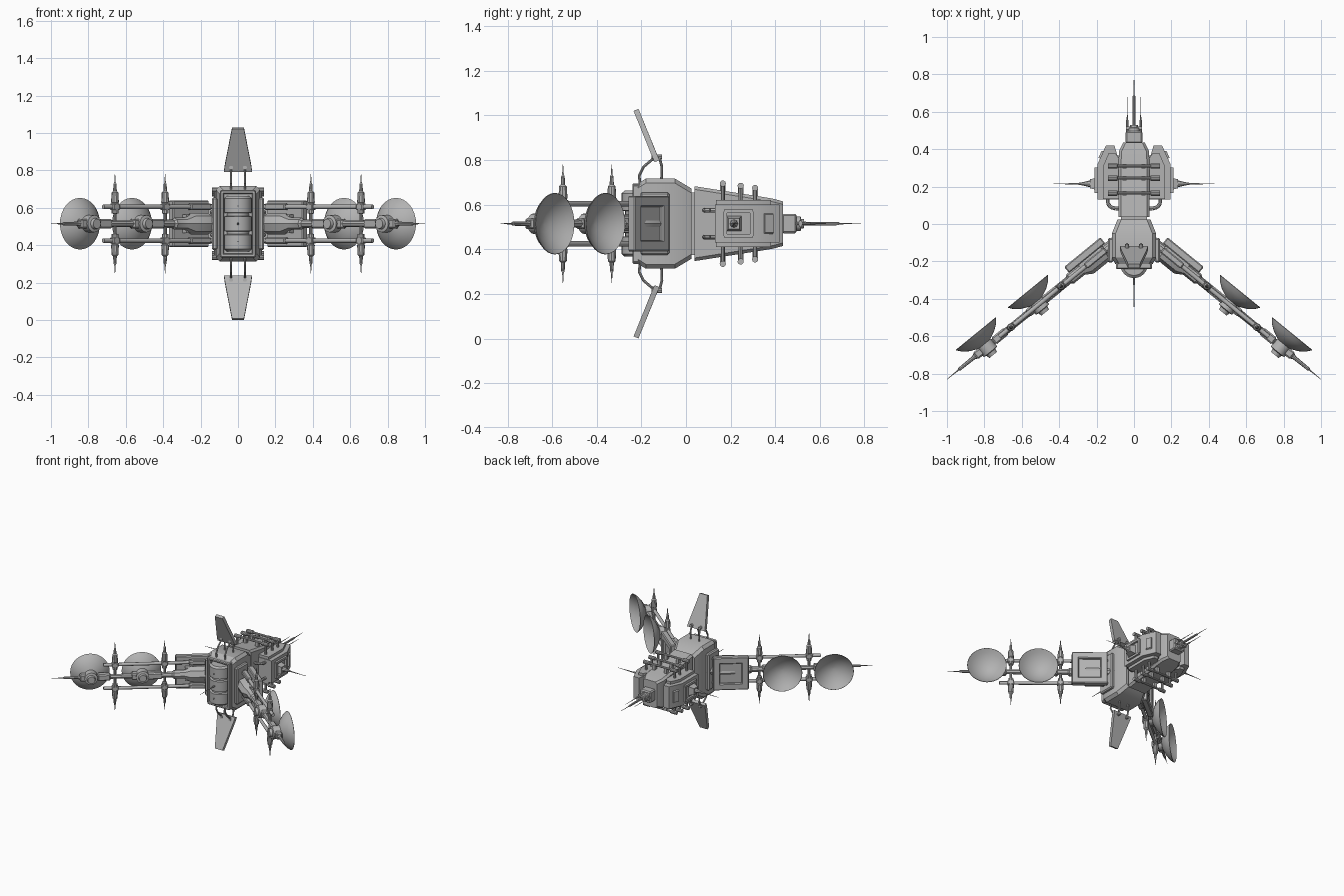
import bpy, bmesh, math
from mathutils import Matrix, Vector

ZC = 0.515                      # height of the symmetry plane
grey = bpy.data.materials.new("hull grey")
grey.diffuse_color = (0.45, 0.45, 0.45, 1)

A = math.radians(39.2)          # sweep of the long booms
ARM = Matrix.Translation((0.12, -0.113, 0)) @ Matrix.Rotation(-A, 4, 'Z')


def finish(name, bm, mirror="", mat=None):
    """Place, mirror about x / the mid height, and link one part."""
    if mat:
        bm.transform(mat)
    for axis in mirror:
        d = bmesh.ops.duplicate(bm, geom=bm.verts[:] + bm.edges[:] + bm.faces[:])["geom"]
        for v in (g for g in d if isinstance(g, bmesh.types.BMVert)):
            if axis == "x":
                v.co.x *= -1
            else:
                v.co.z *= -1
    bmesh.ops.recalc_face_normals(bm, faces=bm.faces[:])
    bm.transform(Matrix.Translation((0, 0, ZC)))
    me = bpy.data.meshes.new(name)
    bm.to_mesh(me)
    bm.free()
    me.materials.append(grey)
    ob = bpy.data.objects.new(name, me)
    bpy.context.collection.objects.link(ob)
    bpy.context.view_layer.objects.active = ob
    for o in bpy.context.selected_objects:
        o.select_set(False)
    ob.select_set(True)
    bpy.ops.object.shade_smooth_by_angle(angle=math.radians(32))
    return ob


def skin(bm, rings):
    """Closed solid through rings of equal point count."""
    vs = [[bm.verts.new(p) for p in r] for r in rings]
    n = len(vs[0])
    for a, b in zip(vs, vs[1:]):
        for i in range(n):
            bm.faces.new((a[i], a[(i + 1) % n], b[(i + 1) % n], b[i]))
    bm.faces.new(vs[0][::-1])
    bm.faces.new(vs[-1])


def box(bm, c, s, bev=0.0):
    t = bmesh.new()
    bmesh.ops.create_cube(t, size=1, matrix=Matrix.Translation(c) @ Matrix.Diagonal((*s, 1)))
    if bev:
        bmesh.ops.bevel(t, geom=t.edges[:], offset=bev, segments=1, affect='EDGES')
    me = bpy.data.meshes.new("tmp")
    t.to_mesh(me)
    t.free()
    bm.from_mesh(me)
    bpy.data.meshes.remove(me)


def rod(bm, p, q, prof, n=12):
    """Turned part from p to q; prof = (fraction, radius) pairs."""
    p, q = Vector(p), Vector(q)
    rot = (q - p).to_track_quat('Z', 'Y')
    skin(bm, [[p + (q - p) * t + rot @ Vector((r * math.cos(2 * math.pi * i / n),
              r * math.sin(2 * math.pi * i / n), 0)) for i in range(n)] for t, r in prof])


def pipe(bm, pts, r):
    for a, b in zip(pts, pts[1:]):
        rod(bm, a, b, [(0, r), (1.03, r)], 8)


def hull_loft(bm, stations, ch):
    """Chamfered rectangular sections (y, half width, half height)."""
    skin(bm, [[(x * sx, y, z * sz) for x, z, sx, sz in (
        (w, h - ch, 1, 1), (w - ch, h, 1, 1), (w - ch, h, -1, 1), (w, h - ch, -1, 1),
        (w, h - ch, -1, -1), (w - ch, h, -1, -1), (w - ch, h, 1, -1), (w, h - ch, 1, -1))]
        for y, w, h in stations])


def prism(bm, pts, z0, z1):
    skin(bm, [[(x, y, z) for x, y in pts] for z in (z0, z1)])


# Main hull, neck and forward hull
bm = bmesh.new()
hull_loft(bm, [(-0.215, 0.1, 0.18), (-0.18, 0.118, 0.202), (-0.05, 0.118, 0.202), (0.025, 0.088, 0.157)], 0.02)
finish("main_hull", bm)
bm = bmesh.new()
box(bm, (0, 0.03, 0), (0.14, 0.06, 0.28))
finish("neck", bm)
bm = bmesh.new()
hull_loft(bm, [(0.037, 0.083, 0.168), (0.33, 0.083, 0.122), (0.39, 0.08, 0.112), (0.435, 0.058, 0.1)], 0.014)
finish("forward_hull", bm)

# Square frame and vertical drum on the near end
bm = bmesh.new()
for s in (1, -1):
    box(bm, (s * 0.086, -0.218, 0), (0.022, 0.045, 0.35), 0.006)
    box(bm, (0, -0.218, s * 0.17), (0.19, 0.045, 0.022), 0.006)
    box(bm, (s * 0.125, -0.14, 0), (0.03, 0.13, 0.28), 0.008)
finish("end_frame", bm)
bm = bmesh.new()
rod(bm, (0, -0.215, -0.148), (0, -0.215, 0.148),
    [(0, 0.06), (0.04, 0.074), (0.3, 0.074), (0.31, 0.058), (0.36, 0.058), (0.37, 0.074), (0.63, 0.074),
     (0.64, 0.058), (0.69, 0.058), (0.7, 0.074), (0.96, 0.074), (1, 0.06)], 24)
finish("drum", bm)
bm = bmesh.new()
rod(bm, (0, -0.27, 0), (0, -0.46, 0), [(0, 0.008), (0.3, 0.004), (1, 0.001)], 8)
for z in (-0.095, 0.095):
    rod(bm, (0, -0.27, z), (0, -0.3, z), [(0, 0.005), (1, 0.003)], 8)
finish("drum_needles", bm)

# Nose box with needles
bm = bmesh.new()
box(bm, (0, 0.463, 0), (0.09, 0.066, 0.088), 0.008)
rod(bm, (0, 0.49, 0), (0, 0.53, 0), [(0, 0.032), (0.6, 0.032), (0.65, 0.022), (1, 0.02)])
box(bm, (0, 0.513, 0), (0.085, 0.014, 0.03))
finish("nose", bm)
bm = bmesh.new()
rod(bm, (0, 0.5, 0), (0, 0.785, 0), [(0, 0.009), (0.65, 0.007), (0.66, 0.003), (1, 0.001)], 8)
for s in (1, -1):
    rod(bm, (s * 0.036, 0.49, 0), (s * 0.036, 0.68, 0), [(0, 0.007), (0.35, 0.006), (0.36, 0.003), (1, 0.001)], 8)
finish("nose_needles", bm)

# Side pods on the forward hull
bm = bmesh.new()
prism(bm, [(0.07, 0.13), (0.195, 0.13), (0.195, 0.32), (0.15, 0.42), (0.105, 0.42), (0.09, 0.37), (0.07, 0.36)],
      -0.085, 0.085)
for s in (1, -1):
    prism(bm, [(0.08, 0.135), (0.165, 0.135), (0.165, 0.31), (0.135, 0.38), (0.1, 0.38), (0.08, 0.35)],
          s * 0.08, s * 0.105)
finish("side_pod", bm, "x")
bm = bmesh.new()
for s in (1, -1):       # raised frame and slot on each pod
    box(bm, (0.2, 0.235, s * 0.055), (0.02, 0.13, 0.016))
    box(bm, (0.2, 0.235 + s * 0.06, 0), (0.02, 0.016, 0.11))
skin(bm, [[(x, 0.215 + a * w, b * w) for a, b in ((-1, -1), (1, -1), (1, 1), (-1, 1))]
          for x, w in ((0.19, 0.035), (0.235, 0.024))])
m = Matrix.Translation((0.174, 0.37, 0)) @ Matrix.Rotation(math.radians(24), 4, 'Z')
skin(bm, [[m @ Vector((x, a * w, b * w * 2)) for a, b in ((-1, -1), (1, -1), (1, 1), (-1, 1))]
          for x, w in ((-0.01, 0.025), (0.008, 0.02))])
finish("pod_frame", bm, "x")
bm = bmesh.new()
rod(bm, (0.22, 0.215, 0), (0.43, 0.215, 0), [(0, 0.022), (0.25, 0.009), (0.4, 0.004), (1, 0.001)], 8)
finish("pod_spike", bm, "x")
bm = bmesh.new()
for z in (0.06, -0.06):
    pipe(bm, [(0.14, 0.15, z), (0.14, 0.11, z), (0.125, 0.09, z), (0.1, 0.083, z), (0.07, 0.083, z)], 0.01)
finish("pod_pipe", bm, "x")

# Cross bars above and below the forward hull
bm = bmesh.new()
for y, z in ((0.165, 0.18), (0.245, 0.17), (0.31, 0.16)):
    rod(bm, (-0.14, y, z), (0.14, y, z), [(0, 0.014), (0.18, 0.014), (0.19, 0.008), (0.81, 0.008),
                                          (0.82, 0.014), (1, 0.014)], 10)
    for s in (1, -1):
        rod(bm, (s * 0.12, y, 0.09), (s * 0.12, y, z), [(0, 0.009), (1, 0.009)], 8)
        box(bm, (s * 0.05, y, z - 0.018), (0.022, 0.024, 0.04))
finish("cross_bars", bm, "z")

# Tilted fins on curved struts
bm = bmesh.new()
nrm = Vector((0, 0.93, 0.36)) * 0.012
skin(bm, [[Vector(p) + nrm * s for p in ((-0.075, -0.13, 0.28), (0.075, -0.13, 0.28), (0.07, -0.145, 0.315),
          (0.032, -0.224, 0.51), (-0.032, -0.224, 0.51), (-0.07, -0.145, 0.315))] for s in (-1, 1)])
finish("fin", bm, "z")
bm = bmesh.new()
for x in (0.037, -0.037):
    pipe(bm, [(x, -0.205, 0.17), (x, -0.21, 0.215), (x, -0.19, 0.255), (x, -0.155, 0.285), (x, -0.115, 0.3)], 0.006)
    pipe(bm, [(x, -0.11, 0.19), (x, -0.108, 0.255), (x, -0.12, 0.3)], 0.006)
    rod(bm, (x, -0.155, 0.3), (x, -0.108, 0.3), [(0, 0.011), (1, 0.011)], 8)
finish("fin_struts", bm, "z")

# Booms (local x runs along the boom, local y faces the dishes)
bm = bmesh.new()
for z in (0.09, -0.09):
    rod(bm, (-0.06, 0, z), (0.775, 0, z), [(0, 0.012), (1, 0.012)])
    box(bm, (0.11, 0, z), (0.14, 0.035, 0.035), 0.006)
finish("boom_rails", bm, "x", ARM)
bm = bmesh.new()
rod(bm, (-0.08, 0, 0), (1.135, 0, 0),
    [(0, 0.03), (0.1, 0.03), (0.11, 0.058), (0.205, 0.058), (0.24, 0.032), (0.3, 0.032), (0.31, 0.022),
     (0.46, 0.022), (0.57, 0.018), (0.84, 0.016), (0.85, 0.011), (0.93, 0.009), (0.935, 0.004), (1, 0.001)], 8)
for s, l in ((0.42, 0.11), (0.53, 0.1), (0.77, 0.09), (0.88, 0.12)):
    box(bm, (s, 0, 0), (l, 0.045, 0.05), 0.008)
finish("boom_spar", bm, "x", ARM)

# Framed panel at the root of each boom
bm = bmesh.new()
box(bm, (0.145, 0.04, 0), (0.25, 0.024, 0.25), 0.006)
for s in (1, -1):
    box(bm, (0.145, 0.055, s * 0.1), (0.25, 0.03, 0.05), 0.006)
    box(bm, (0.145 + s * 0.1, 0.055, 0), (0.05, 0.03, 0.25), 0.006)
box(bm, (0.145, 0.015, 0), (0.12, 0.04, 0.1))
finish("root_panel", bm, "x", ARM)

# Dishes and hubs
bm = bmesh.new()
for s in (0.503, 0.862):
    rod(bm, (s, 0, 0), (s, 0.09, 0), [(0.15, 0.012), (0.22, 0.04), (0.45, 0.085), (0.72, 0.118), (1, 0.138),
        (1.03, 0.136), (0.78, 0.113), (0.52, 0.08), (0.32, 0.038), (0.27, 0.006)], 32)
finish("dishes", bm, "x", ARM)
bm = bmesh.new()
for s in (0.503, 0.862):
    rod(bm, (s, 0.02, 0), (s, -0.055, 0), [(0, 0.046), (0.7, 0.046), (0.75, 0.03), (1, 0.026)], 16)
finish("dish_hubs", bm, "x", ARM)

# Upright antennas on the booms
bm = bmesh.new()
for s in (0.348, 0.694):
    rod(bm, (s, 0, 0), (s, 0, 0.265), [(0, 0.009), (0.2, 0.009), (0.21, 0.018), (0.42, 0.018), (0.43, 0.021),
        (0.63, 0.018), (0.66, 0.01), (0.8, 0.008), (0.83, 0.004), (1, 0.001)], 10)
    box(bm, (s, 0, 0.09), (0.045, 0.034, 0.034), 0.004)
finish("antennas", bm, "xz", ARM)
